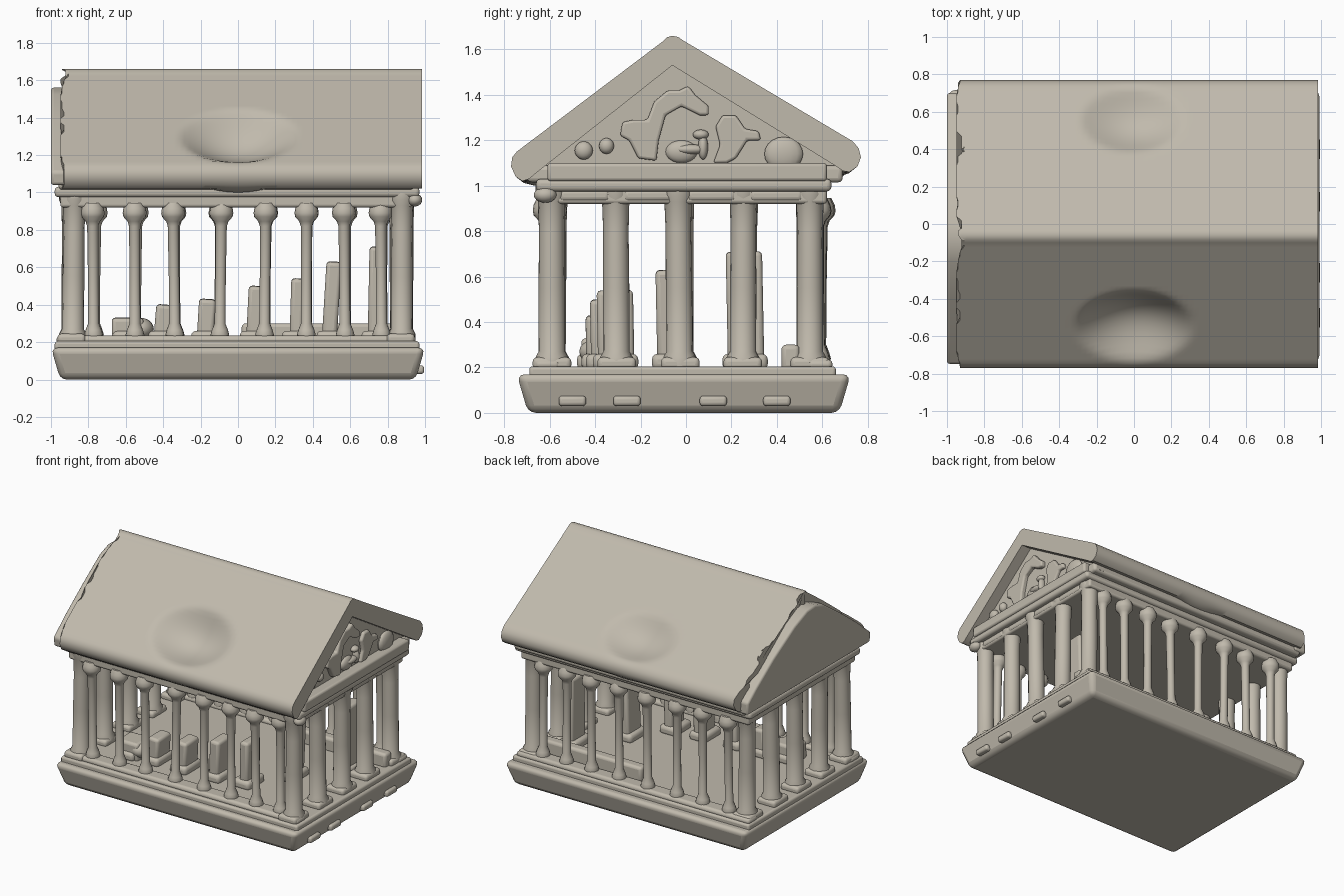
import bpy, bmesh, math, random
from mathutils import Vector
random.seed(4)

stone = bpy.data.materials.new("warm_grey_stone")
stone.diffuse_color = (0.53, 0.49, 0.415, 1)


def finish(name, bm, bevel=0.0, angle=40):
    bmesh.ops.recalc_face_normals(bm, faces=bm.faces)
    me = bpy.data.meshes.new(name)
    bm.to_mesh(me)
    bm.free()
    me.materials.append(stone)
    ob = bpy.data.objects.new(name, me)
    bpy.context.collection.objects.link(ob)
    if bevel:
        m = ob.modifiers.new("soft_edges", 'BEVEL')
        m.width, m.segments, m.limit_method = bevel, 3, 'ANGLE'
    bpy.ops.object.select_all(action='DESELECT')
    ob.select_set(True)
    bpy.context.view_layer.objects.active = ob
    bpy.ops.object.shade_smooth_by_angle(angle=math.radians(angle))
    return ob


def box(name, x0, x1, y0, y1, z0, z1, bevel=0.015, taper=0.0, rot=(0, 0, 0)):
    """Box; taper pulls the bottom edge inwards."""
    bm = bmesh.new()
    bmesh.ops.create_cube(bm, size=1)
    for v in bm.verts:
        sx, sy, sz = (1 if c > 0 else -1 for c in v.co)
        t = taper if sz < 0 else 0
        v.co = (sx * ((x1 - x0) / 2 - t), sy * ((y1 - y0) / 2 - t), sz * (z1 - z0) / 2)
    ob = finish(name, bm, bevel)
    ob.location = ((x0 + x1) / 2, (y0 + y1) / 2, (z0 + z1) / 2)
    ob.rotation_euler = rot
    return ob


def column(name, x, y, profile, lean=0.008, n=16):
    """Lathe a (radius, z) profile with a slight lean."""
    bm = bmesh.new()
    lx, ly = random.uniform(-lean, lean), random.uniform(-lean, lean)
    rings = []
    for r, z in profile:
        rings.append([bm.verts.new((x + lx * z + r * math.cos(2 * math.pi * i / n),
                                    y + ly * z + r * math.sin(2 * math.pi * i / n), z))
                      for i in range(n)])
    for a, b in zip(rings, rings[1:]):
        for i in range(n):
            bm.faces.new((a[i], a[(i + 1) % n], b[(i + 1) % n], b[i]))
    bm.faces.new(rings[0])
    bm.faces.new(rings[-1])
    return finish(name, bm, angle=50)


def plate(name, outline, x0, x1, bevel=0.012):
    """Extrude a (y, z) outline along x."""
    bm = bmesh.new()
    a = [bm.verts.new((x0, y, z)) for y, z in outline]
    b = [bm.verts.new((x1, y, z)) for y, z in outline]
    n = len(a)
    for i in range(n):
        bm.faces.new((a[i], a[(i + 1) % n], b[(i + 1) % n], b[i]))
    bm.faces.new(a)
    bm.faces.new(b)
    return finish(name, bm, bevel)


def blob(name, y, z, ry, rz, x=0.915, rx=0.03):
    bm = bmesh.new()
    bmesh.ops.create_uvsphere(bm, u_segments=16, v_segments=10, radius=1)
    for v in bm.verts:
        v.co = (x + v.co.x * rx, y + v.co.y * ry, z + v.co.z * rz)
    return finish(name, bm)


# stepped base
box("base_slab", -1.0, 1.0, -0.745, 0.725, 0.0, 0.17, 0.035, 0.05)
box("base_step", -0.98, 0.97, -0.69, 0.66, 0.15, 0.205, 0.015)
for s, y in (("front", -0.61), ("back", 0.59)):
    box(s + "_kerb", -0.97, 0.95, y - 0.055, y + 0.055, 0.19, 0.235, 0.02)
# worn notches along the right edge, as small stubs of stone
for y in (-0.5, -0.26, 0.12, 0.4):
    box("edge_chip", 0.93, 0.995, y - 0.06, y + 0.06, 0.03, 0.075, 0.015)

# slender side columns with flared ends
slim = [(0.045, 0.2), (0.05, 0.24), (0.043, 0.265), (0.029, 0.30), (0.028, 0.55),
        (0.030, 0.82), (0.038, 0.845), (0.06, 0.87), (0.064, 0.89), (0.06, 0.915), (0.045, 0.945)]
for s, y in (("front", -0.6), ("back", 0.585)):
    for x in (-0.77, -0.55, -0.335, -0.10, 0.14, 0.365, 0.575, 0.77):
        column(s + "_side_column", x, y, slim, 0.015)

# thick end columns on plinths, with lintels between them
thick = [(0.07, 0.2), (0.072, 0.245), (0.058, 0.27), (0.058, 0.55), (0.056, 0.8),
         (0.06, 0.93), (0.072, 0.96), (0.07, 1.0)]
ends = (-0.59, -0.305, -0.025, 0.25, 0.545)
for s, x in (("left", -0.885), ("right", 0.875)):
    for y in ends:
        column(s + "_end_column", x, y, thick, 0.012)
        box(s + "_plinth", x - 0.08, x + 0.07, y - 0.085, y + 0.085, 0.19, 0.245, 0.02)
    for a, b in zip(ends, ends[1:]):
        box(s + "_lintel", x - 0.05, x + 0.06, a + 0.03, b - 0.03, 0.93, 0.985, 0.02)

# fallen and standing stones inside, rising from left to right
stones = [(-0.59, -0.38, 0.33, 0.085, 0.0), (-0.40, -0.36, 0.40, 0.045, 0.08),
          (-0.17, -0.36, 0.43, 0.045, 0.06), (0.09, -0.34, 0.50, 0.04, 0.05),
          (0.315, -0.31, 0.54, 0.035, 0.03), (0.50, -0.05, 0.63, 0.04, 0.06),
          (0.74, 0.26, 0.71, 0.042, 0.02)]
for x, y, h, w, tilt in stones:
    box("standing_stone", x - w, x + w, y - 0.08, y + 0.08, 0.19, h, 0.02, 0, (0.02, tilt, 0))
    box("stone_foot", x - 0.08, x + 0.06, y - 0.1, y + 0.1, 0.19, 0.26, 0.025)
blob("floor_rubble", -0.38, 0.27, 0.09, 0.06, -0.52, 0.07)
box("floor_ledge", 0.02, 0.92, 0.42, 0.5, 0.19, 0.3, 0.02)

# ceiling, entablature and eaves moulding
box("ceiling_beam_slab", -0.95, 0.93, -0.64, 0.62, 0.92, 1.0, 0.015)
box("entablature", -0.98, 0.97, -0.66, 0.64, 0.975, 1.03, 0.02)
box("eaves_moulding", -0.96, 0.94, -0.70, 0.69, 1.015, 1.09, 0.02)
box("pediment_cornice", 0.86, 0.98, -0.61, 0.62, 1.02, 1.1, 0.015)
blob("cornice_knob", -0.62, 0.96, 0.05, 0.035, 0.945, 0.04)

# roof: one slab swept along x, with a shallow bowl pressed into each slope
RIDGE = (-0.06, 1.66)
def line(a, b, n):
    return [(a[0] + (b[0] - a[0]) * i / n, a[1] + (b[1] - a[1]) * i / n) for i in range(n)]
section = (line((-0.745, 1.15), (-0.10, 1.637), 28) + [(-0.10, 1.637), (-0.085, 1.653), RIDGE, (-0.035, 1.655)]
           + line((-0.01, 1.638), (0.735, 1.195), 28)
           + [(0.735, 1.195), (0.76, 1.165), (0.77, 1.125), (0.755, 1.085), (0.72, 1.06), (0.69, 1.065)]
           + line((0.67, 1.08), (-0.06, 1.53), 24) + line((-0.06, 1.53), (-0.68, 1.04), 24)
           + [(-0.69, 1.03), (-0.72, 1.02), (-0.75, 1.04), (-0.77, 1.085), (-0.765, 1.125)])
bowls = [(0.0, -0.545, 0.32, 0.19, 0.115, Vector((0, 0.6, -0.8))),
         (-0.01, 0.555, 0.28, 0.18, 0.075, Vector((0, -0.51, -0.86)))]
NX = 70
bm = bmesh.new()
chips = [random.choice((0, 0.0, 0.01, 0.02, 0.045)) for _ in range(60)]
rings = []
for i in range(NX + 1):
    ring = []
    for y, z in section:
        x = -0.95 + 1.935 * i / NX
        if i == 0:                       # ragged left edge
            x += chips[int((y + 0.8) * 18)]
        p = Vector((x, y, z))
        for cx, cy, rx, ry, depth, d in bowls:
            r2 = ((x - cx) / rx) ** 2 + ((y - cy) / ry) ** 2
            if r2 < 1:
                p += d * depth * (1 - r2) ** 1.3
        ring.append(bm.verts.new(p))
    rings.append(ring)
m = len(section)
for a, b in zip(rings, rings[1:]):
    for j in range(m):
        bm.faces.new((a[j], a[(j + 1) % m], b[(j + 1) % m], b[j]))
bm.faces.new(rings[0])
bm.faces.new(rings[-1])
finish("roof", bm, angle=45)

# plain left gable, rounded along its top
plate("left_gable", [(-0.74, 1.04), (-0.75, 1.11), (-0.6, 1.235), (-0.4, 1.385), (-0.2, 1.525), (-0.1, 1.56),
                     (0.0, 1.555), (0.15, 1.495), (0.4, 1.35), (0.6, 1.21), (0.7, 1.13), (0.7, 1.04)],
      -1.0, -0.9, 0.015)

# recessed right gable with carved relief
plate("right_gable", [(-0.7, 1.03), (-0.06, 1.56), (0.69, 1.07), (0.69, 1.03)], 0.86, 0.905, 0)
plate("horse_relief", [(-0.28, 1.28), (-0.29, 1.22), (-0.25, 1.2), (-0.21, 1.12), (-0.13, 1.11), (-0.12, 1.2),
                       (-0.09, 1.31), (-0.02, 1.35), (0.06, 1.31), (0.1, 1.31), (0.1, 1.35), (0.04, 1.4),
                       (0.01, 1.44), (-0.03, 1.42), (-0.08, 1.42), (-0.14, 1.37), (-0.17, 1.29), (-0.23, 1.29)],
      0.89, 0.94)
plate("beast_relief", [(0.12, 1.1), (0.15, 1.18), (0.13, 1.26), (0.16, 1.31), (0.22, 1.31), (0.26, 1.25),
                       (0.32, 1.24), (0.33, 1.2), (0.27, 1.2), (0.22, 1.12), (0.18, 1.1)], 0.89, 0.93)
blob("rider_head", 0.065, 1.225, 0.035, 0.022)
blob("rider_body", 0.075, 1.17, 0.022, 0.055)
blob("rider_arm", 0.02, 1.16, 0.07, 0.022)
blob("horse_chest", -0.02, 1.15, 0.07, 0.05, 0.905)
blob("small_relief_left", -0.45, 1.155, 0.04, 0.04)
blob("small_relief_right", -0.35, 1.175, 0.033, 0.035)
blob("mound_relief", 0.43, 1.14, 0.085, 0.075)
